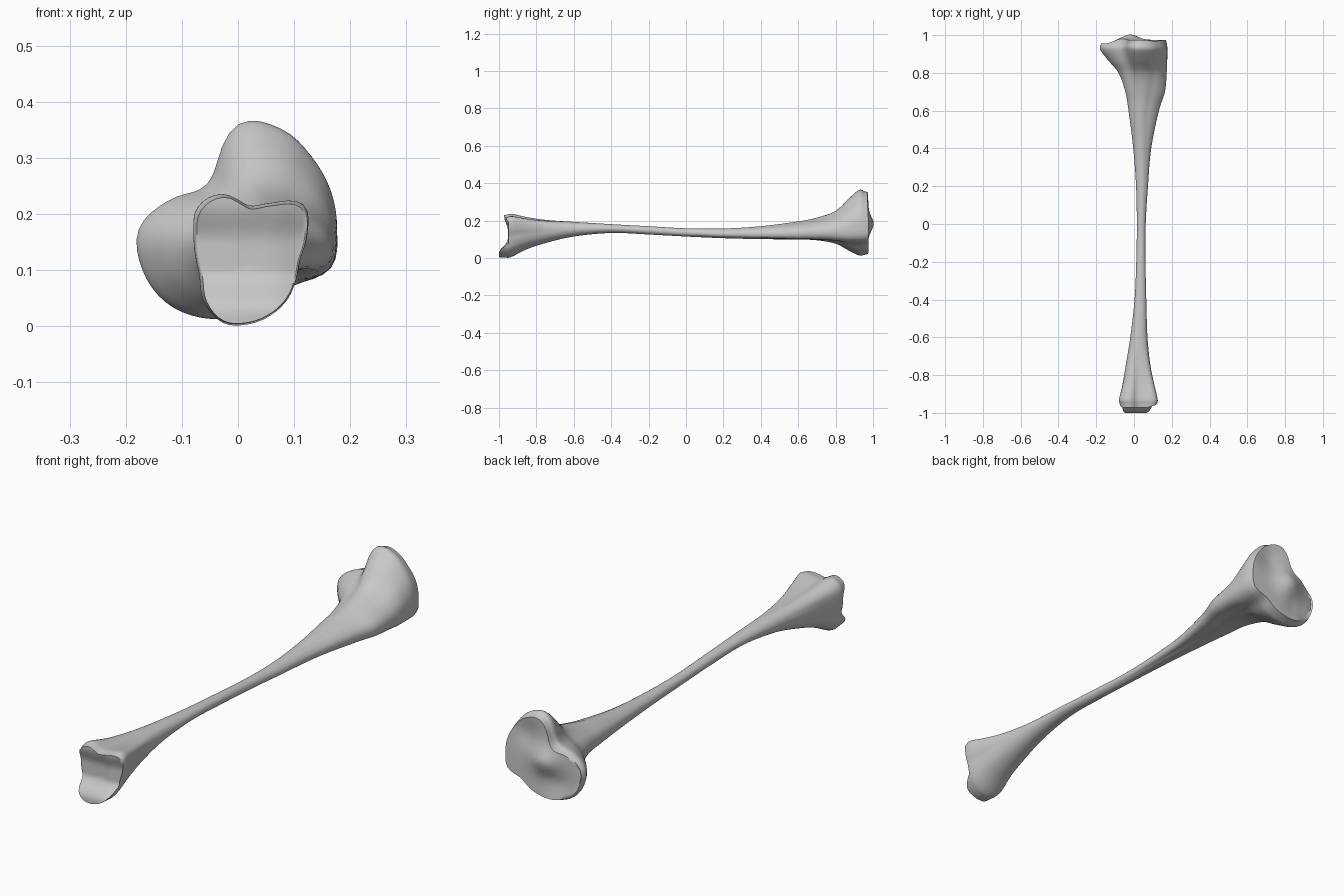
import bpy, bmesh, math

if "Cube" in bpy.data.objects:
    bpy.data.objects.remove(bpy.data.objects["Cube"], do_unlink=True)

SIDES = 64          # points around each cross-section
STEPS = 5           # rings between neighbouring stations

# Cross-section forms: radii at sixteen even directions, counter-clockwise from +x
ankle_form = [90, 110, 133, 105, 92, 122, 125, 103, 92, 92, 110, 122, 115, 106, 98, 90]
shaft_form = [1] * 16
crest_form = [125, 98, 75, 68, 65, 62, 63, 70, 75, 75, 70, 60, 55, 58, 72, 122]
knee_form = [175, 178, 184, 195, 188, 113, 100, 135, 178, 186, 184, 171, 155, 145, 141, 178]

# Stations in thousandths: y, x low, x high, z low, z high, and form
# (form runs from 0 ankle through 1 shaft and 2 crest to 3 knee)
stations = [
    (-950, -76, 124, 1, 233, 0),
    (-925, -79, 125, 10, 235, 0),
    (-850, -62, 110, 47, 220, .2),
    (-750, -45, 90, 80, 206, .5),
    (-600, -20, 72, 115, 194, .9),
    (-400, 3, 65, 134, 181, 1),
    (-200, 12, 61, 126, 170, 1),
    (0, 15, 62, 115, 159, 1.1),
    (200, 11, 74, 106, 158, 1.3),
    (400, -4, 91, 101, 170, 1.6),
    (600, -29, 132, 99, 196, 2),
    (700, -46, 164, 95, 216, 2.1),
    (800, -82, 173, 77, 252, 2.4),
    (870, -140, 176, 40, 318, 2.8),
    (925, -179, 177, 14, 364, 3),
    (955, -174, 174, 17, 357, 3),
]


def spline(a, b, c, d, t):
    """Smooth curve from b to c."""
    return b + t * (c - a + t * (2 * a - 5 * b + 4 * c - d + t * (3 * (b - c) + d - a))) / 2


def ease(low, high, v):
    t = min(1, max(0, (v - low) / (high - low)))
    return t * t * (3 - 2 * t)


def bump(x, z, cx, cz, radius):
    return math.exp(-((x - cx) ** 2 + (z - cz) ** 2) / radius ** 2)


def unit_outline(radii):
    """Smooth closed outline, fitted to a box from -1 to 1."""
    pts = []
    n = len(radii)
    for i in range(SIDES):
        u = i * n / SIDES
        k = int(u)
        r = spline(*(radii[(k + j) % n] for j in (-1, 0, 1, 2)), u - k)
        angle = i * math.tau / SIDES
        pts.append((r * math.cos(angle), r * math.sin(angle)))
    fitted = []
    for axis in zip(*pts):
        lo, hi = min(axis), max(axis)
        fitted.append([2 * (v - lo) / (hi - lo) - 1 for v in axis])
    return list(zip(*fitted))


outlines = [unit_outline(f) for f in (ankle_form, shaft_form, crest_form, knee_form)]


def section(y, x0, x1, z0, z1, form):
    """One ring of points across the bone."""
    form = min(3, max(0, form))
    k = min(2, int(form))
    t = form - k
    ring = []
    for (ax, az), (bx, bz) in zip(outlines[k], outlines[k + 1]):
        u, v = ax + t * (bx - ax), az + t * (bz - az)
        ring.append(((x0 + x1 + u * (x1 - x0)) / 2000, y / 1000,
                     (z0 + z1 + v * (z1 - z0)) / 2000))
    return ring


def ankle_surface(x, z):
    """Hollow joint face with a long lower tip and a raised upper lip."""
    lip = 0.02 * ease(0.15, 0.22, z)
    tip = 0.048 * (1 - ease(0.025, 0.1, z))
    return -0.952 - lip - tip + 0.012 * ease(0.06, 0.12, x)


def knee_surface(x, z):
    """Two shallow dishes either side of a central ridge."""
    ridge = 0.03 * bump(x, z, -0.02, 0.18, 0.055)
    dishes = 0.014 * (bump(x, z, 0.07, 0.27, 0.06) + bump(x, z, -0.07, 0.1, 0.06))
    return 0.975 + ridge - dishes - 0.3 * max(0, -x - 0.08)


def cap(ring, surface):
    """Rings closing in on the middle of an end, following its surface."""
    cx = (min(p[0] for p in ring) + max(p[0] for p in ring)) / 2
    cz = (min(p[2] for p in ring) + max(p[2] for p in ring)) / 2
    rings = []
    for s in (0.97, 0.9, 0.8, 0.68, 0.54, 0.4, 0.26, 0.12):
        flat = [(cx + s * (x - cx), cz + s * (z - cz)) for x, y, z in ring]
        rings.append([(x, surface(x, z), z) for x, z in flat])
    return rings, (cx, surface(cx, cz), cz)


# Body rings
body = []
last = len(stations) - 1
for i in range(last):
    around = [stations[min(last, max(0, i + j))] for j in (-1, 0, 1, 2)]
    for s in range(STEPS):
        body.append(section(*(spline(*col, s / STEPS) for col in zip(*around))))
body.append(section(*stations[last]))

# Joint ends
ankle_rings, ankle_mid = cap(body[0], ankle_surface)
knee_rings, knee_mid = cap(body[-1], knee_surface)
rings = ankle_rings[::-1] + body + knee_rings

# Skin
bm = bmesh.new()
loops = [[bm.verts.new(p) for p in ring] for ring in rings]
for a, b in zip(loops, loops[1:]):
    for i in range(SIDES):
        j = (i + 1) % SIDES
        bm.faces.new((a[i], a[j], b[j], b[i]))
for loop, mid in ((loops[0], ankle_mid), (loops[-1], knee_mid)):
    centre = bm.verts.new(mid)
    for i in range(SIDES):
        bm.faces.new((loop[i], loop[(i + 1) % SIDES], centre))
bmesh.ops.recalc_face_normals(bm, faces=bm.faces)
mesh = bpy.data.meshes.new("shin_bone")
bm.to_mesh(mesh)
bm.free()
bone = bpy.data.objects.new("shin_bone", mesh)
bpy.context.collection.objects.link(bone)

# Colour
grey = bpy.data.materials.new("bone grey")
grey.use_nodes = True
colour = (0.58, 0.58, 0.58, 1)
grey.diffuse_color = colour
grey.node_tree.nodes["Principled BSDF"].inputs["Base Color"].default_value = colour
mesh.materials.append(grey)

# Smooth shading
bpy.context.view_layer.objects.active = bone
bone.select_set(True)
bpy.ops.object.shade_smooth_by_angle(angle=math.radians(50))
